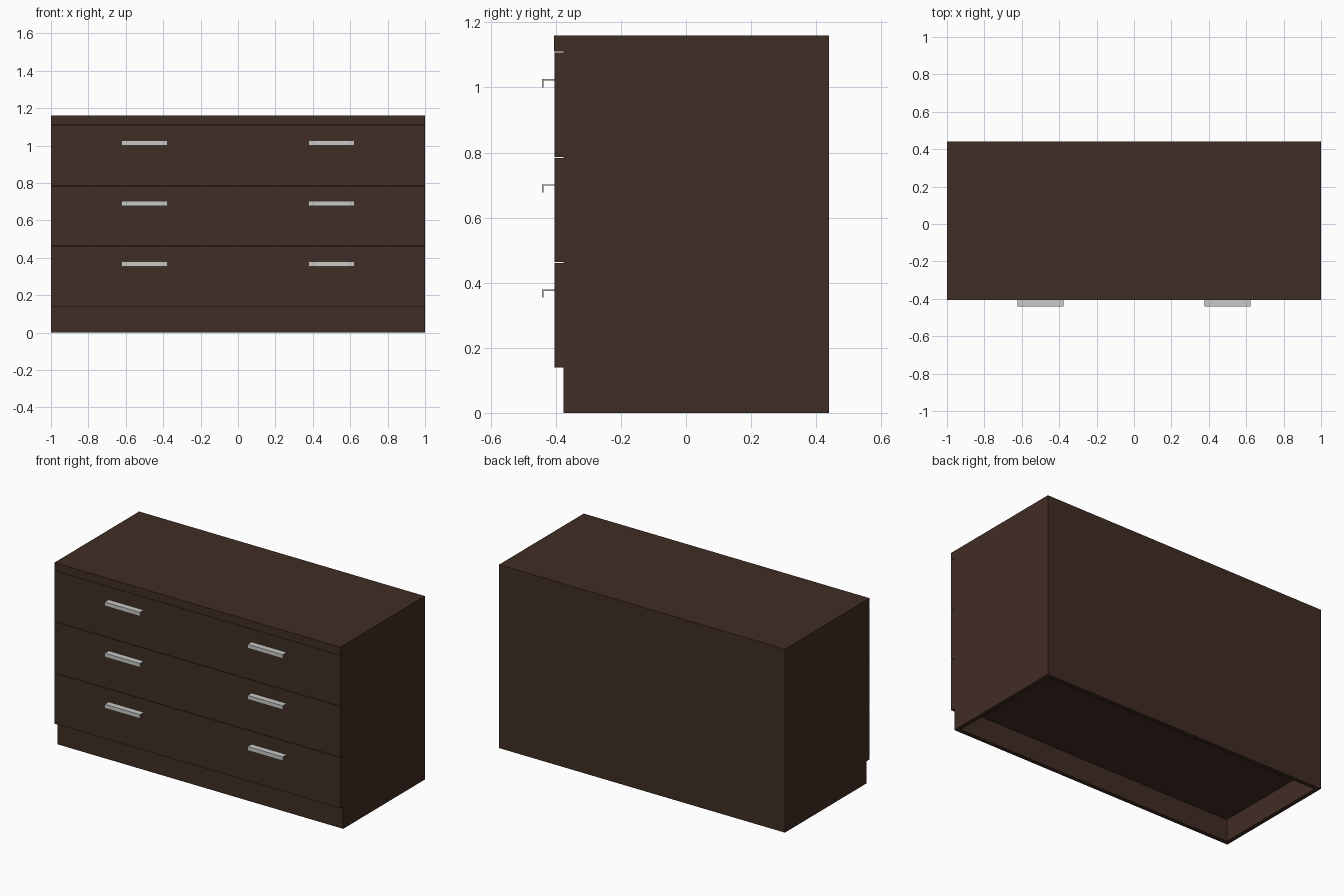
import bpy
import bmesh

if "Cube" in bpy.data.objects:
    bpy.data.objects.remove(bpy.data.objects["Cube"])


def material(name, rgb):
    m = bpy.data.materials.new(name)
    m.diffuse_color = (*rgb, 1)
    m.use_nodes = True
    m.node_tree.nodes["Principled BSDF"].inputs["Base Color"].default_value = m.diffuse_color
    return m


WOOD = material("dark brown wood", (0.051, 0.026, 0.018))
METAL = material("brushed metal", (0.58, 0.58, 0.56))


def mesh_object(name, bm, mat):
    bmesh.ops.recalc_face_normals(bm, faces=bm.faces)
    me = bpy.data.meshes.new(name)
    bm.to_mesh(me)
    bm.free()
    me.materials.append(mat)
    ob = bpy.data.objects.new(name, me)
    bpy.context.collection.objects.link(ob)
    return ob


def box(name, x, y, z, mat=WOOD):
    bm = bmesh.new()
    bmesh.ops.create_cube(bm, size=1)
    for v in bm.verts:
        for i, (a, b) in enumerate((x, y, z)):
            v.co[i] = a if v.co[i] < 0 else b
    return mesh_object(name, bm, mat)


def extrude_x(name, profile, x0, x1, mat):
    # Closed (y, z) profile pulled along x
    bm = bmesh.new()
    face = bm.faces.new([bm.verts.new((x0, y, z)) for y, z in profile])
    new = bmesh.ops.extrude_face_region(bm, geom=[face])["geom"]
    verts = [g for g in new if isinstance(g, bmesh.types.BMVert)]
    bmesh.ops.translate(bm, verts=verts, vec=(x1 - x0, 0, 0))
    return mesh_object(name, bm, mat)


T = 0.026                     # panel thickness
BACK, CARCASS, FRONT = 0.44, -0.377, -0.404
BASE, TOP_UNDER, TOP = 0.14, 1.11, 1.16
GAP = 0.003

# Carcass
box("top_panel", (-1, 1), (FRONT - 0.002, BACK), (TOP_UNDER, TOP))
for side, s in (("left", -1), ("right", 1)):
    box(side + "_side_panel", sorted((s, s * (1 - T))), (CARCASS, BACK), (0, TOP_UNDER))
box("back_panel", (-1 + T, 1 - T), (BACK - T, BACK), (0, TOP_UNDER))
box("bottom_panel", (-1 + T, 1 - T), (CARCASS, BACK - T), (BASE, BASE + T))
box("kick_board", (-1 + T, 1 - T), (CARCASS, CARCASS + T), (0, BASE))

# Three full-width drawer fronts, each with two L-shaped pulls
pitch = (TOP_UNDER - BASE) / 3
for i in range(3):
    z = BASE + i * pitch
    box(f"drawer_front_{i + 1}", (-1, 1), (FRONT, CARCASS), (z, z + pitch - GAP))
    h = 0.379 + i * pitch
    t, lip = 0.004, -0.442
    profile = [(FRONT, h), (lip, h), (lip, h - 0.025), (lip + t, h - 0.025),
               (lip + t, h - t), (FRONT, h - t)]
    for side, cx in (("left", -0.5), ("right", 0.5)):
        extrude_x(f"{side}_handle_{i + 1}", profile, cx - 0.123, cx + 0.123, METAL)
